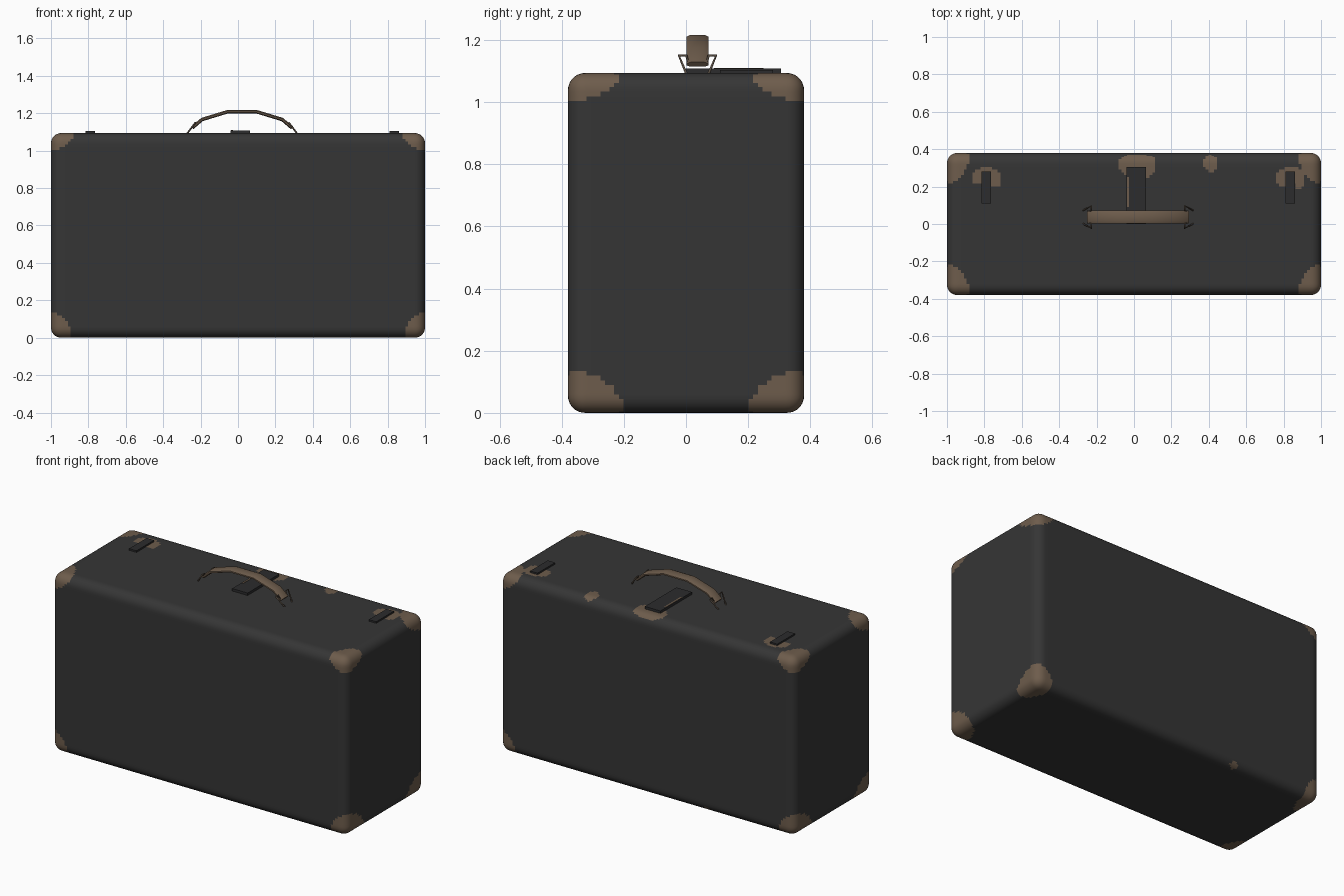
import bpy, bmesh, math
from mathutils import Vector

if "Cube" in bpy.data.objects:
    bpy.data.objects.remove(bpy.data.objects["Cube"])


def material(name, rgb):
    m = bpy.data.materials.new(name)
    m.diffuse_color = (*rgb, 1)
    m.use_nodes = True
    m.node_tree.nodes["Principled BSDF"].inputs["Base Color"].default_value = m.diffuse_color
    return m


BLACK = material("black leather", (0.036, 0.036, 0.036))
BROWN = material("worn brown leather", (0.155, 0.108, 0.072))
DARK = material("dark metal", (0.025, 0.025, 0.026))
WIRE = material("brown metal", (0.10, 0.075, 0.055))


def finish(name, bm, mats, smooth=False):
    bmesh.ops.recalc_face_normals(bm, faces=bm.faces[:])
    me = bpy.data.meshes.new(name)
    bm.to_mesh(me)
    bm.free()
    ob = bpy.data.objects.new(name, me)
    bpy.context.collection.objects.link(ob)
    for m in mats:
        me.materials.append(m)
    for p in me.polygons:
        p.use_smooth = smooth
    return ob


# --- case body: fine box grid pushed to a rounded box ---
HALF = Vector((1.0, 0.38, 0.547))
TOP = 2 * HALF.z
R, STEP = 0.055, 0.015

# worn spots: centre and radii
WEAR = [((-0.79, 0.26, TOP), (0.078, 0.04, 0.01)),
        ((-0.745, 0.225, TOP), (0.035, 0.03, 0.01)),
        ((-0.84, 0.24, TOP), (0.022, 0.03, 0.01)),
        ((0.84, 0.265, TOP), (0.075, 0.04, 0.01)),
        ((0.80, 0.235, TOP), (0.04, 0.035, 0.01)),
        ((0.885, 0.22, TOP), (0.03, 0.03, 0.01)),
        ((0.02, 0.32, TOP), (0.10, 0.085, 0.03)),
        ((0.41, 0.33, TOP), (0.037, 0.05, 0.03)),
        ((-0.4, 0.37, 0), (0.03, 0.03, 0.03))]
for sx in (-1, 1):
    for sy in (-1, 1):
        WEAR.append(((sx, sy * HALF.y, 0), (0.11, 0.18, 0.135)))
        WEAR.append(((sx, sy * HALF.y, TOP), (0.12, 0.165, 0.09)))


def worn(p):
    return any(sum(((p[i] - c[i]) / r[i]) ** 2 for i in range(3)) < 1
               for c, r in WEAR)


def rounded(p):
    q = Vector([max(-h + R, min(h - R, v)) for v, h in zip(p, HALF)])
    return q + (p - q).normalized() * R + Vector((0, 0, HALF.z))


bm = bmesh.new()
for a in range(3):
    b, c = (a + 1) % 3, (a + 2) % 3
    nb, nc = round(2 * HALF[b] / STEP), round(2 * HALF[c] / STEP)
    for s in (-1, 1):
        rows = []
        for i in range(nb + 1):
            row = []
            for j in range(nc + 1):
                p = Vector()
                p[a] = s * HALF[a]
                p[b] = HALF[b] * (2 * i / nb - 1)
                p[c] = HALF[c] * (2 * j / nc - 1)
                row.append(bm.verts.new(rounded(p)))
            rows.append(row)
        for i in range(nb):
            for j in range(nc):
                f = bm.faces.new((rows[i][j], rows[i + 1][j],
                                  rows[i + 1][j + 1], rows[i][j + 1]))
                f.material_index = int(worn(f.calc_center_median()))
bmesh.ops.remove_doubles(bm, verts=bm.verts[:], dist=1e-4)
finish("case_body", bm, [BLACK, BROWN], True)


def plate(name, x, y, z, mat):
    bm = bmesh.new()
    bmesh.ops.create_cube(bm, size=1)
    for v in bm.verts:
        v.co = Vector([lo + (hi - lo) * (t + 0.5)
                       for t, (lo, hi) in zip(v.co, (x, y, z))])
    return finish(name, bm, [mat])


# --- clasp and side latches ---
plate("centre_clasp", (-0.04, 0.065), (0.0, 0.305), (TOP - 0.005, 1.109), DARK)
plate("clasp_worn_edge", (-0.038, -0.027), (0.09, 0.25), (1.105, 1.1105), BROWN)
plate("left_latch", (-0.815, -0.765), (0.11, 0.28), (TOP - 0.005, 1.104), DARK)
plate("right_latch", (0.81, 0.86), (0.11, 0.28), (TOP - 0.005, 1.104), DARK)

# --- handle: faceted arch swept with a flat rounded section ---
CX, CY = 0.022, 0.037
arch = [(-0.268, 1.123), (-0.215, 1.168), (-0.08, 1.209),
        (0.08, 1.209), (0.215, 1.168), (0.268, 1.123)]
section = [(-0.035, -0.006), (-0.024, -0.011), (0.024, -0.011), (0.035, -0.006),
           (0.035, 0.002), (0.022, 0.008), (-0.022, 0.008), (-0.035, 0.002)]
bm = bmesh.new()
rings = []
for i, (x, z) in enumerate(arch):
    x0, z0 = arch[max(i - 1, 0)]
    x1, z1 = arch[min(i + 1, len(arch) - 1)]
    t = Vector((x1 - x0, 0, z1 - z0)).normalized()
    n = Vector((-t.z, 0, t.x))
    rings.append([bm.verts.new(Vector((CX + x, CY + w, z)) + n * h)
                  for w, h in section])
for r0, r1 in zip(rings, rings[1:]):
    for k in range(8):
        m = (k + 1) % 8
        bm.faces.new((r0[k], r0[m], r1[m], r1[k]))
bm.faces.new(rings[0])
bm.faces.new(rings[-1])
handle = finish("handle", bm, [BROWN], True)
bpy.context.view_layer.objects.active = handle
handle.select_set(True)
bpy.ops.object.shade_smooth_by_angle(angle=math.radians(35))

# --- wire loops joining handle ends to the lid ---
for side, name in ((-1, "left_handle_ring"), (1, "right_handle_ring")):
    cu = bpy.data.curves.new(name, 'CURVE')
    cu.dimensions = '3D'
    cu.bevel_depth = 0.0045
    cu.bevel_resolution = 1
    cu.use_fill_caps = True
    pts = [(0.295, -0.035, 1.09), (0.25, -0.06, 1.15), (0.25, -0.036, 1.15),
           (0.262, -0.03, 1.128), (0.262, 0.03, 1.128),
           (0.25, 0.036, 1.15), (0.25, 0.06, 1.15), (0.295, 0.035, 1.09)]
    sp = cu.splines.new('POLY')
    sp.points.add(len(pts) - 1)
    for p, (x, y, z) in zip(sp.points, pts):
        p.co = (CX + side * x, CY + y, z, 1)
    cu.materials.append(WIRE)
    bpy.context.collection.objects.link(bpy.data.objects.new(name, cu))
